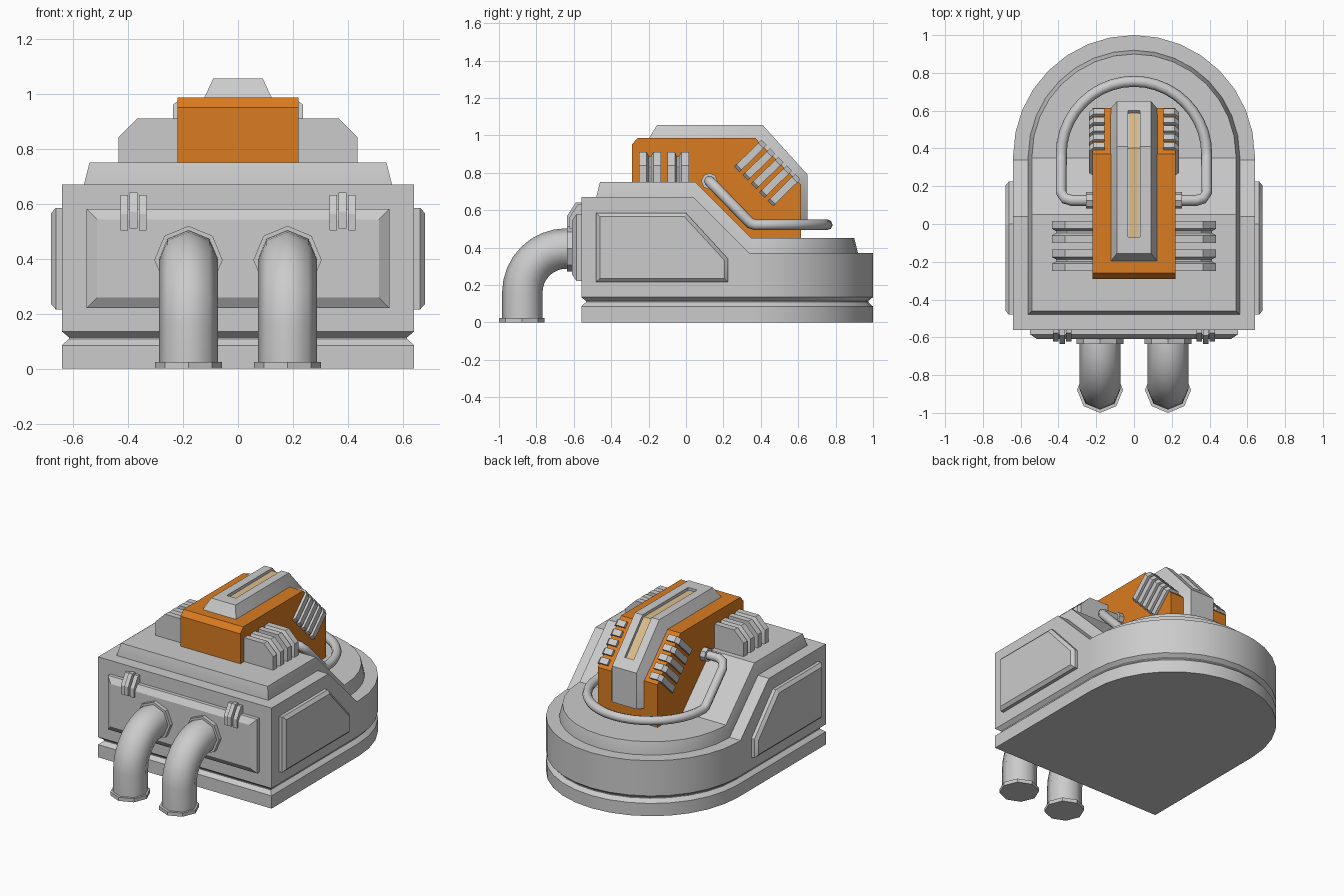
import bpy, bmesh, math
from mathutils import Vector

if "Cube" in bpy.data.objects:
    bpy.data.objects.remove(bpy.data.objects["Cube"])


def material(name, rgb):
    m = bpy.data.materials.new(name)
    m.diffuse_color = (*rgb, 1)
    m.use_nodes = True
    m.node_tree.nodes["Principled BSDF"].inputs["Base Color"].default_value = m.diffuse_color
    return m


ORANGE = material("orange_paint", (0.70, 0.20, 0.015))
TAN = material("tan_glow", (0.72, 0.52, 0.25))


def smooth(ob, angle=30):
    bpy.ops.object.select_all(action='DESELECT')
    ob.select_set(True)
    bpy.context.view_layer.objects.active = ob
    bpy.ops.object.shade_smooth_by_angle(angle=math.radians(angle))


def loft(name, rings, mat=None, strip_caps=False):
    """Skin closed rings of 3D points; caps are n-gons or left-right strips."""
    bm = bmesh.new()
    rows = [[bm.verts.new(p) for p in r] for r in rings]
    n = len(rows[0])
    for a, b in zip(rows, rows[1:]):
        for i in range(n):
            j = (i + 1) % n
            bm.faces.new((a[i], a[j], b[j], b[i]))
    bm.faces.new(rows[0])
    if strip_caps:
        r = rows[-1]
        for i in range(n // 2):
            bm.faces.new(list(dict.fromkeys((r[i], r[i + 1], r[n - 2 - i], r[n - 1 - i]))))
    else:
        bm.faces.new(rows[-1])
    bmesh.ops.remove_doubles(bm, verts=bm.verts, dist=1e-5)
    bmesh.ops.recalc_face_normals(bm, faces=bm.faces)
    me = bpy.data.meshes.new(name)
    bm.to_mesh(me)
    bm.free()
    ob = bpy.data.objects.new(name, me)
    bpy.context.collection.objects.link(ob)
    if mat:
        me.materials.append(mat)
    smooth(ob)
    return ob


def inset(poly, d):
    """Mitred inward offset of a counter-clockwise 2D polygon."""
    out = []
    for i, p in enumerate(poly):
        p, a, b = Vector(p), Vector(poly[i - 1]), Vector(poly[(i + 1) % len(poly)])
        e, f = (p - a).normalized(), (b - p).normalized()
        n1, n2 = Vector((-e.y, e.x)), Vector((-f.y, f.x))
        out.append(tuple(p + (n1 + n2) * d / (1 + n1.dot(n2))))
    return out


def along_x(poly, x):
    return [(x, y, z) for y, z in poly]


def along_y(poly, y):
    return [(x, y, z) for x, z in poly]


def tube(name, pts, r, res):
    cu = bpy.data.curves.new(name, 'CURVE')
    cu.dimensions = '3D'
    cu.bevel_depth, cu.bevel_resolution, cu.use_fill_caps = r, res, True
    sp = cu.splines.new('POLY')
    sp.points.add(len(pts) - 1)
    for q, p in zip(sp.points, pts):
        q.co = (*p, 1)
    ob = bpy.data.objects.new(name, cu)
    bpy.context.collection.objects.link(ob)
    bpy.ops.object.select_all(action='DESELECT')
    ob.select_set(True)
    bpy.context.view_layer.objects.active = ob
    bpy.ops.object.convert(target='MESH')
    smooth(bpy.context.view_layer.objects.active, 50)


def disc(name, loc, r, depth, rot=(0, 0, 0)):
    bpy.ops.mesh.primitive_cylinder_add(vertices=8, radius=r, depth=depth, location=loc, rotation=rot)
    bpy.context.object.name = name


# Hull: plan outline with a half-round back, top stepping down along a slope
def outline(i, zf, y1=0.04, low=0.30):
    w, cy = 0.64 - i, 0.36
    y2 = y1 + 0.30
    right = [(w, -0.56 + i, zf), (w, y1, zf), (w, y2, zf - low)]
    arc = [(w * math.cos(math.pi * k / 16), cy + w * math.sin(math.pi * k / 16), zf - low)
           for k in range(17)]
    return right + arc + [(-x, y, z) for x, y, z in reversed(right)]


loft("hull", [outline(i, z, low=0) for i, z in
              ((0, 0), (0, 0.085), (0.025, 0.108), (0.025, 0.114), (0, 0.135))]
     + [outline(0, 0.67)], strip_caps=True)
loft("upper_deck", [outline(0.08, 0.65, 0.04), outline(0.08, 0.67, 0.04),
                    outline(0.10, 0.75, 0.05)], strip_caps=True)

# Raised front panel and side panels
fp = [(-0.55, 0.22), (0.55, 0.22), (0.55, 0.58), (-0.55, 0.58)]
loft("front_panel", [along_y(fp, -0.54), along_y(fp, -0.585), along_y(inset(fp, 0.038), -0.61)])
sp = [(-0.48, 0.215), (0.225, 0.215), (0.225, 0.34), (0.0, 0.585), (-0.48, 0.585)]
for s in (-1, 1):
    loft("side_panel", [along_x(sp, s * 0.62), along_x(sp, s * 0.662),
                        along_x(inset(sp, 0.02), s * 0.68)])

# Ribbed clamps over the top edge of the front panel
clamp = [(-0.55, 0.51), (-0.635, 0.51), (-0.635, 0.57), (-0.59, 0.64), (-0.55, 0.64)][::-1]
for s in (-1, 1):
    for k in (-1, 0, 1):
        c = clamp if k == 0 else [(y + 0.012, z - 0.008) for y, z in clamp]
        x = s * 0.38 + k * 0.034
        loft("panel_clamp", [along_x(c, x - 0.014), along_x(c, x + 0.014)])

# Front bent pipes with octagonal flanges
for s in (-1, 1):
    x = s * 0.18
    bend = [(x, -0.64 - 0.235 * math.cos(a), 0.16 + 0.235 * math.sin(a))
            for a in (math.pi / 2 * k / 8 for k in range(9))]
    tube("front_pipe", [(x, -0.875, 0)] + bend + [(x, -0.59, 0.395)], 0.108, 2)
    disc("pipe_foot", (x, -0.878, 0.012), 0.122, 0.024)
    disc("pipe_collar", (x, -0.615, 0.395), 0.124, 0.04, (math.pi / 2, 0, 0))

# Orange central housing
housing = [(-0.29, 0.70), (0.05, 0.70), (0.33, 0.43), (0.615, 0.43), (0.615, 0.735),
           (0.37, 0.985), (-0.26, 0.985), (-0.29, 0.95)]
loft("housing", [along_x(housing, -0.22), along_x(housing, 0.22)], ORANGE)

# Spine fin over the housing: (outer y, z), (base y, z), groove depth
stations = [((-0.155, 1.055), (-0.20, 0.98), 0), ((-0.07, 1.055), (-0.07, 0.98), 0),
            ((-0.07, 1.055), (-0.07, 0.98), 0.02), ((0.41, 1.055), (0.37, 0.98), 0.02),
            ((0.60, 0.845), (0.55, 0.80), 0.02), ((0.60, 0.845), (0.55, 0.80), 0),
            ((0.65, 0.79), (0.61, 0.73), 0), ((0.65, 0.55), (0.61, 0.55), 0)]
fin, glow = [], []
for o, b, d in stations:
    o, b = Vector(o), Vector(b)
    n = (b - o).normalized()
    g = o + n * d
    half = [(0.125, b), (0.09, o), (0.033, o), (0.033, g)]
    fin.append([(x, *p) for x, p in half] + [(-x, *p) for x, p in reversed(half)])
    if d:
        t, u = o + n * 0.017, o + n * 0.03
        glow.append([(0.025, *u), (0.025, *t), (-0.025, *t), (-0.025, *u)])
loft("spine_fin", fin)
loft("spine_glow_strip", glow, TAN)

# Vent bars wrapping the edges of the sloping back
t = Vector((0.70, -0.714))
nrm = Vector((0.714, 0.70))
bar = [(0.155, -0.03), (0.155, 0.018), (0.215, 0.018), (0.237, -0.006), (0.237, -0.17),
       (0.215, -0.19), (0.20, -0.03)]
for s in (-1, 1):
    for k in range(5):
        rings = []
        for e in (-0.02, 0.02):
            c = Vector((0.37, 0.985)) + t * (0.05 + 0.064 * k + e)
            rings.append([(s * x, *(c + nrm * h)) for x, h in bar])
        loft("vent_bar", rings)

# Twin-ribbed saddle blocks through the housing
saddle = [(-0.435, 0.72), (0.435, 0.72), (0.435, 0.84), (0.365, 0.91), (-0.365, 0.91), (-0.435, 0.84)]
for y0 in (-0.25, -0.10):
    loft("saddle_block", [along_y(inset(saddle, d), y0 + y) for y, d in
                          ((0, 0), (0.04, 0), (0.052, 0.022), (0.063, 0.022), (0.075, 0), (0.115, 0))])

# Loop hose around the back with its end collars
side = [(0.20, 0.125, 0.755), (0.33, 0.125, 0.755), (0.365, 0.135, 0.745), (0.385, 0.165, 0.715),
        (0.385, 0.315, 0.56), (0.385, 0.345, 0.53)]
loop = [(0.385 * math.cos(a), 0.37 + 0.385 * math.sin(a), 0.522)
        for a in (math.pi * k / 20 for k in range(21))]
tube("loop_hose", side + loop + [(-x, y, z) for x, y, z in reversed(side)], 0.029, 2)
for s in (-1, 1):
    disc("hose_collar", (s * 0.235, 0.125, 0.755), 0.044, 0.04, (0, math.pi / 2, 0))
